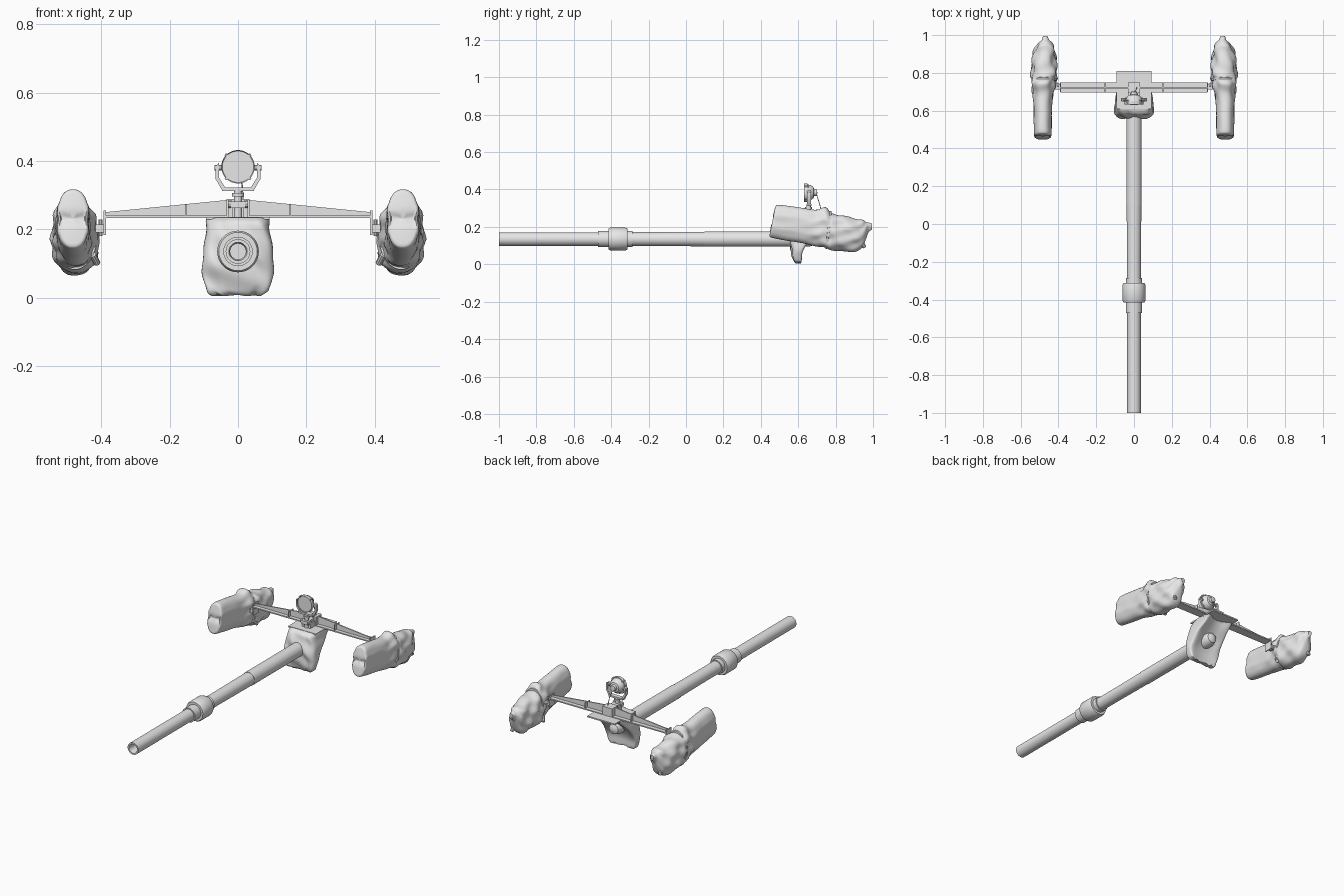
import bpy, bmesh, math
from mathutils import Vector

grey = bpy.data.materials.new("plain_grey")
grey.diffuse_color = (0.8, 0.8, 0.8, 1)


def finish(name, bm, angle=35):
    bmesh.ops.recalc_face_normals(bm, faces=bm.faces)
    me = bpy.data.meshes.new(name)
    bm.to_mesh(me)
    bm.free()
    ob = bpy.data.objects.new(name, me)
    bpy.context.collection.objects.link(ob)
    me.materials.append(grey)
    bpy.ops.object.select_all(action='DESELECT')
    ob.select_set(True)
    bpy.context.view_layer.objects.active = ob
    bpy.ops.object.shade_smooth_by_angle(angle=math.radians(angle))
    return ob


def loft(name, rings, angle=35, cap=True):
    bm = bmesh.new()
    vs = [[bm.verts.new(p) for p in r] for r in rings]
    n = len(vs[0])
    for a, b in zip(vs, vs[1:]):
        for i in range(n):
            bm.faces.new((a[i], a[(i + 1) % n], b[(i + 1) % n], b[i]))
    if cap:
        bm.faces.new(vs[0])
        bm.faces.new(vs[-1])
    return finish(name, bm, angle)


def lathe(name, profile, x=0, z=0, n=32, closed=True):
    """Turn (y, radius) points around an axis along y."""
    return loft(name, [[(x + r * math.cos(2 * math.pi * i / n), y, z + r * math.sin(2 * math.pi * i / n))
                        for i in range(n)] for y, r in profile], 35, closed)


def box(name, lo, hi):
    (a, b, c), (d, e, f) = lo, hi
    return loft(name, [[(a, b, z), (d, b, z), (d, e, z), (a, e, z)] for z in (c, f)])


def rod(name, p, q, r, n=10):
    p, q = Vector(p), Vector(q)
    rot = (q - p).to_track_quat('Z', 'Y')
    return loft(name, [[c + rot @ Vector((r * math.cos(2 * math.pi * i / n), r * math.sin(2 * math.pi * i / n), 0))
                        for i in range(n)] for c in (p, q)])


def prism(name, pts, y0, y1):
    """Extrude an (x, z) outline along y."""
    return loft(name, [[(x, y, z) for x, z in pts] for y in (y0, y1)])


def resample(st, steps):
    """Smoothly interpolate between stations."""
    out = []
    for i in range(len(st) - 1):
        p0, p1, p2, p3 = st[max(i - 1, 0)], st[i], st[i + 1], st[min(i + 2, len(st) - 1)]
        for k in range(steps):
            t = k / steps
            out.append([b + 0.5 * t * (c - a + t * (2 * a - 5 * b + 4 * c - d + t * (3 * (b - c) + d - a)))
                        for a, b, c, d in zip(p0, p1, p2, p3)])
    return out + [list(st[-1])]


def superpoint(t, e):
    c, s = math.cos(t), math.sin(t)
    return math.copysign(abs(c) ** e, c), math.copysign(abs(s) ** e, s)


# Gun barrel with hollow muzzle and evacuator
GZ = 0.135
lathe("gun_barrel", [(-0.8, 0.001), (-0.8, 0.023), (-0.985, 0.023), (-1, 0.027), (-1, 0.036), (-0.47, 0.036),
                     (-0.47, 0.043), (-0.415, 0.043), (-0.415, 0.056), (-0.405, 0.061), (-0.325, 0.061),
                     (-0.312, 0.056), (-0.312, 0.043), (-0.285, 0.043), (-0.285, 0.037), (-0.18, 0.037),
                     (0.1, 0.039), (0.1, 0.041), (0.60, 0.041)], z=GZ)
lathe("breech_bulge", [(0.60, 0.041), (0.66, 0.041), (0.69, 0.03), (0.70, 0.01)], z=GZ)

# Canvas mantlet cover: stations are height, front y, rear y, half width
cover = resample([(0.008, 0.588, 0.618, 0.078), (0.02, 0.576, 0.626, 0.094), (0.06, 0.566, 0.632, 0.102),
                  (0.10, 0.560, 0.655, 0.104), (0.15, 0.562, 0.70, 0.100), (0.20, 0.572, 0.765, 0.095),
                  (0.222, 0.582, 0.79, 0.093), (0.234, 0.60, 0.80, 0.088)], 5)
rings = []
for z, yf, yb, hw in cover:
    ring = []
    for i in range(64):
        c, s = superpoint(2 * math.pi * i / 64, 0.5)
        fold = 0.004 * math.sin(70 * z + 3 * c) + 0.003 * math.sin(9 * c + 45 * z)
        y = (yf + yb) / 2 + s * (yb - yf) / 2 + (fold if s < 0 else 0)
        if s > 0:
            y -= 0.30 * (yb - yf) * s * (1 - c * c)
        ring.append((c * (hw + 0.6 * fold), y, z + 0.004 * math.sin(14 * c) * (z < 0.03)))
    rings.append(ring)
loft("mantlet_cover", rings, 50)
box("cover_top_plate", (-0.092, 0.61, 0.228), (0.092, 0.81, 0.236))

# Tapered T-section cross beam, mirrored halves
for s, side in ((-1, "left"), (1, "right")):
    prism("beam_web_" + side, [(0, 0.235), (s * 0.39, 0.235), (s * 0.39, 0.250), (s * 0.03, 0.286), (0, 0.286)],
          0.717, 0.724)
    box("beam_flange_" + side, (min(0, s * 0.39), 0.695, 0.233), (max(0, s * 0.39), 0.748, 0.240))
    box("beam_rib_" + side, (s * 0.153 - 0.002, 0.697, 0.238), (s * 0.153 + 0.002, 0.746, 0.272))
    box("beam_end_plate_" + side, (s * 0.39 - 0.003, 0.698, 0.184), (s * 0.39 + 0.003, 0.748, 0.255))
    box("end_hinge_" + side, (s * 0.405 - 0.012, 0.712, 0.19), (s * 0.405 + 0.012, 0.742, 0.214))
    rod("hinge_pin_" + side, (s * 0.402, 0.73, 0.18), (s * 0.402, 0.73, 0.228), 0.006)
    rod("hinge_arm_" + side, (s * 0.395, 0.73, 0.203), (s * 0.45, 0.76, 0.203), 0.011)

    # Wrapped floodlight pods: y, centre z, half height, half width, centre x, end slant
    body = resample([(0.462, 0.231, 0.078, 0.040, 0.483, 0.20), (0.472, 0.230, 0.087, 0.046, 0.483, 0.20),
                     (0.52, 0.223, 0.090, 0.047, 0.483, 0.20), (0.60, 0.211, 0.092, 0.048, 0.483, 0.15),
                     (0.68, 0.197, 0.094, 0.051, 0.482, 0.1), (0.735, 0.196, 0.106, 0.060, 0.479, 0.1),
                     (0.765, 0.180, 0.095, 0.061, 0.477, 0.1), (0.785, 0.173, 0.098, 0.067, 0.476, 0.1),
                     (0.84, 0.163, 0.095, 0.064, 0.476, 0), (0.90, 0.158, 0.088, 0.056, 0.475, 0),
                     (0.94, 0.164, 0.077, 0.047, 0.472, 0), (0.96, 0.180, 0.050, 0.034, 0.471, 0),
                     (0.975, 0.197, 0.028, 0.018, 0.47, 0), (0.995, 0.202, 0.016, 0.011, 0.47, 0)], 4)
    front = [(body[0], k) for k in (0.03, 0.25, 0.5, 0.75, 0.92)]
    rings = []
    for (y, zc, hh, hw, cx, sl), k in front + [(b, 1) for b in body]:
        rough = min(1, max(0.12, (y - 0.62) / 0.1)) * min(1, hw / 0.05)
        ring = []
        for i in range(48):
            c, sn = superpoint(2 * math.pi * i / 48, 0.85)
            # stadium: round caps over straight flanks
            dz = sn * hh * k
            dx = c * hw * k if abs(dz) > (hh - hw) else math.copysign(hw * k * min(1, abs(c) * 1.05), c)
            notch = math.exp(-(dz / 0.014) ** 2)
            fade = max(0, 1 - (y - 0.46) / 0.12)
            dx *= 1 - 0.10 * notch * fade
            w = rough * (0.005 * math.sin(55 * y + 45 * dz + 2 * c) + 0.004 * math.sin(95 * dz - 38 * y))
            yy = y + sl * dz
            if k < 1:
                yy += 0.012 * notch - 0.005 * (1 - k)
            ring.append((s * (cx + dx + w * c), yy, zc + dz + 0.5 * w * sn))
        rings.append(ring)
    loft("wrapped_pod_" + side, rings, 60)

    # Pod strap and tied end
    strap = [[(s * (0.477 + a * math.cos(2 * math.pi * i / 40)), 0.762 + d + 0.1 * 0.1 * math.sin(2 * math.pi * i / 40),
               0.183 + (a + 0.036) * math.sin(2 * math.pi * i / 40)) for i in range(40)]
             for d, a in ((-0.006, 0.058), (-0.005, 0.065), (0.005, 0.065), (0.006, 0.058))]
    loft("pod_strap_" + side, strap)
    rod("strap_knot_" + side, (s * 0.425, 0.752, 0.125), (s * 0.412, 0.772, 0.10), 0.010)
    rod("tied_end_" + side, (s * 0.495, 0.955, 0.09), (s * 0.485, 0.925, 0.15), 0.010)

    # Searchlight yoke arm and trunnion
    prism("yoke_arm_" + side, [(s * 0.055, 0.395), (s * 0.065, 0.385), (s * 0.066, 0.348), (s * 0.047, 0.315),
                               (s * 0.036, 0.315), (s * 0.038, 0.323), (s * 0.056, 0.352), (s * 0.055, 0.37)],
          0.648, 0.668)
    rod("lamp_trunnion_" + side, (s * 0.044, 0.658, 0.38), (s * 0.069, 0.658, 0.38), 0.008)
    rod("bracket_bolt_" + side, (s * 0.019, 0.645, 0.274), (s * 0.03, 0.645, 0.274), 0.012)
    box("bracket_leg_" + side, (s * 0.022 - 0.006, 0.65, 0.234), (s * 0.022 + 0.006, 0.72, 0.268))

# Central bracket and lamp post
box("centre_bracket", (-0.033, 0.695, 0.238), (0.033, 0.75, 0.288))
box("bracket_shelf", (-0.022, 0.63, 0.262), (0.022, 0.70, 0.282))
rod("lamp_post", (0, 0.655, 0.235), (0, 0.655, 0.318), 0.012, 16)
rod("post_collar", (0, 0.655, 0.296), (0, 0.655, 0.306), 0.018, 16)
box("yoke_base", (-0.047, 0.645, 0.312), (0.047, 0.671, 0.322))

# Searchlight drum with rim and rear housing
lathe("searchlight", [(0.636, 0.002), (0.636, 0.046), (0.632, 0.049), (0.65, 0.049), (0.65, 0.044), (0.668, 0.040),
                      (0.682, 0.029), (0.685, 0.018), (0.700, 0.016), (0.702, 0.002)], z=0.383)
for i in range(4):
    a = math.pi / 4 + i * math.pi / 2
    x, z = 0.048 * math.cos(a), 0.383 + 0.048 * math.sin(a)
    rod("rim_clip_%d" % i, (x, 0.633, z), (x, 0.656, z), 0.005, 8)

# Lamp cable
rod("lamp_cable_upper", (0, 0.698, 0.375), (0.012, 0.712, 0.33), 0.002, 6)
rod("lamp_cable_lower", (0.012, 0.712, 0.33), (0.015, 0.724, 0.285), 0.002, 6)
